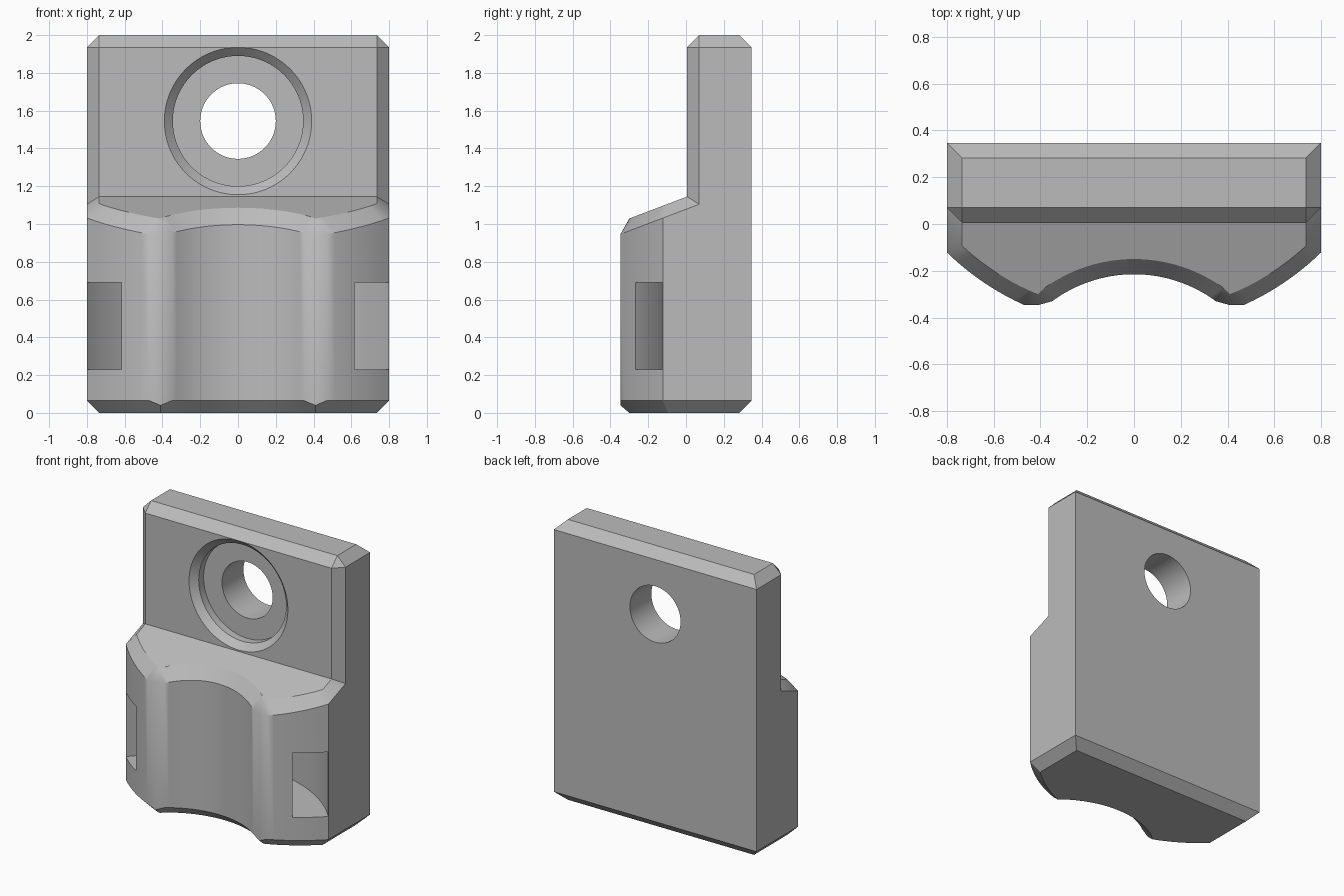
import bpy, bmesh
from math import sqrt, pi
from mathutils import Vector

default = bpy.data.objects.get("Cube")
if default:
    bpy.data.objects.remove(default, do_unlink=True)

W, BACK, FRONT, TOP = 0.8, 0.347, 0.005, 2.0   # main extents
C = 0.065                                      # chamfer size
CABLE_Y, CABLE_R = -0.805, 0.59                # cable saddle arc
NOSE_Y, NOSE_R = 0.70, 1.147                   # rounded outer arc

grey = bpy.data.materials.new("plain grey")
grey.use_nodes = True
colour = (0.5, 0.5, 0.5, 1)
grey.diffuse_color = colour
grey.node_tree.nodes["Principled BSDF"].inputs["Base Color"].default_value = colour


def finish(bm, name):
    bmesh.ops.remove_doubles(bm, verts=bm.verts, dist=1e-5)
    bmesh.ops.recalc_face_normals(bm, faces=bm.faces)
    mesh = bpy.data.meshes.new(name)
    bm.to_mesh(mesh)
    bm.free()
    mesh.materials.append(grey)
    ob = bpy.data.objects.new(name, mesh)
    bpy.context.collection.objects.link(ob)
    return ob


def lathe(name, profile, centre, axis):
    """Spin a closed profile of points round an axis."""
    bm = bmesh.new()
    vs = [bm.verts.new(p) for p in profile]
    edges = [bm.edges.new((a, b)) for a, b in zip(vs, vs[1:] + vs[:1])]
    bmesh.ops.spin(bm, geom=vs + edges, cent=centre, axis=axis,
                   angle=2 * pi, steps=96, use_duplicate=False)
    return finish(bm, name)


def steps(a, b, n):
    return [a + (b - a) * i / n for i in range(n + 1)]


def saddle(x, r):
    return (x, CABLE_Y + sqrt(r * r - x * x))


def nose(x, r):
    return (x, NOSE_Y - sqrt(r * r - x * x))


def mirrored(half):
    return half + [(-x, y) for x, y in reversed(half[:-1])]


# Plan outline of the front, and the same outline set in by the chamfer
tip = (0.41, -0.30)
outer = mirrored([(W, FRONT + C)] + [nose(x, NOSE_R) for x in steps(W, 0.47, 8)]
                 + [(0.41, -BACK)]
                 + [saddle(x, CABLE_R) for x in steps(0.35, 0, 14)])
inner = mirrored([(W - C, FRONT)]
                 + [nose(x, NOSE_R - C) for x in steps(W - C, tip[0], 8)[:-1]]
                 + [tip] * 3
                 + [saddle(x, CABLE_R + C) for x in steps(tip[0], 0, 14)[1:]])


def slope(y):
    return 1.145 + 0.38 * (y - FRONT)


bm = bmesh.new()


def face(*points):
    unique = []
    for p in points:
        if all((Vector(p) - Vector(q)).length > 1e-5 for q in unique):
            unique.append(p)
    if len(unique) > 2:
        bm.faces.new([bm.verts.new(p) for p in unique])


def band(a, b, closed=False):
    n = len(a)
    for i in range(n if closed else n - 1):
        j = (i + 1) % n
        face(a[i], a[j], b[j], b[i])


# Lower block: chamfered base, walls, and chamfered sloping top
low = [(x, y, 0.04 if y == -BACK else C) for x, y in outer]
high = [(x, y, slope(y) - C) for x, y in outer]
crown = [(x, y, slope(y)) for x, y in inner]
base = [(x, max(y, FRONT + C) if i in (0, len(inner) - 1) else y, 0)
        for i, (x, y) in enumerate(inner)]
base_back = [(s * (W - C), BACK - C, 0) for s in (-1, 1)]
low_back = [(s * W, BACK, C) for s in (-1, 1)]
band(base + base_back, low + low_back, closed=True)
band(low, high)
band(high, crown)
face(*crown)
face(*(base + base_back))

# Upright plate: sides, front chamfers and chamfered top
zc = TOP - C
for s, end in ((1, 0), (-1, -1)):
    side_f, side_b = (s * W, FRONT + C, zc), (s * W, BACK, zc)
    front = (s * (W - C), FRONT, zc)
    top_f, top_b = (s * (W - C), FRONT + C, TOP), (s * (W - C), BACK - C, TOP)
    face(low[end], (s * W, BACK, C), side_b, side_f, high[end])
    face(high[end], side_f, front, crown[end])
    face(side_f, front, top_f)
    face(side_f, side_b, top_b, top_f)
rim = [((W - C), FRONT, zc), ((W - C), FRONT + C, TOP),
       ((W - C), BACK - C, TOP), (W, BACK, zc), (W, BACK, C)]
rim = [crown[0]] + rim
band(rim, [(-x, y, z) for x, y, z in rim])
body = finish(bm, "mount_body")

# Cutters: counterbored screw hole and curved strap channel
screw_z = 1.545
screw = [(0, -0.005), (0.40, -0.005), (0.345, 0.05), (0.345, 0.105),
         (0.20, 0.105), (0.20, 0.45), (0, 0.45)]
hole = lathe("screw_hole_cutter", [(r, y, screw_z) for r, y in screw],
             (0, 0, screw_z), (0, 1, 0))
strap = [(0.819, 0.23), (1.05, 0.23), (1.05, 0.69), (0.819, 0.69)]
channel = lathe("strap_channel_cutter", [(r, CABLE_Y, z) for r, z in strap],
                (0, CABLE_Y, 0), (0, 0, 1))

bpy.ops.object.select_all(action="DESELECT")
bpy.context.view_layer.objects.active = body
body.select_set(True)
for cutter in (hole, channel):
    cutter.hide_render = True
    mod = body.modifiers.new(cutter.name, "BOOLEAN")
    mod.operation = "DIFFERENCE"
    mod.solver = "EXACT"
    mod.object = cutter
    bpy.ops.object.modifier_apply(modifier=mod.name)
    bpy.data.objects.remove(cutter, do_unlink=True)
bpy.ops.object.shade_smooth_by_angle(angle=pi / 6)
